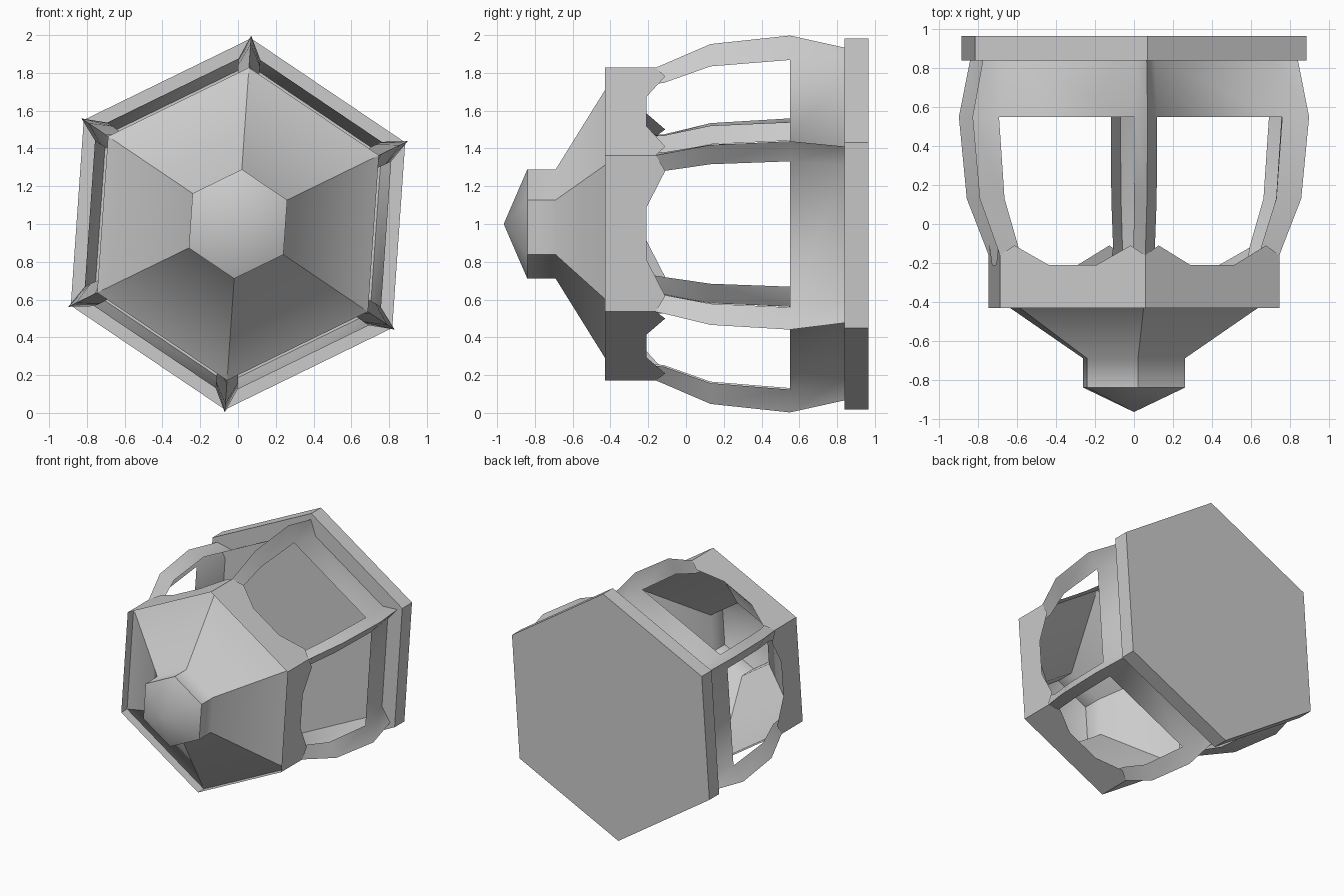
import bpy, bmesh
from math import cos, sin, radians, sqrt

if "Cube" in bpy.data.objects:
    bpy.data.objects.remove(bpy.data.objects["Cube"])

A0 = 86            # angle of the first hexagon corner about the y axis
C30 = sqrt(3) / 2  # apothem / radius of a hexagon


def corner(k, y, r):
    a = radians(A0 + 60 * k)
    return (r * cos(a), y, 1 + r * sin(a))


def on_face(k, y, r, s, t=0.0):
    """Point on hexagon side k; s = -1..1 across the side, t = depth inward."""
    a = radians(A0 + 30 + 60 * k)
    n, w = r * C30 - t, s * r / 2
    return (n * cos(a) - w * sin(a), y, 1 + n * sin(a) + w * cos(a))


def make(name, polys, smooth=None):
    bm = bmesh.new()
    for p in polys:
        bm.faces.new([bm.verts.new(c) for c in p])
    bmesh.ops.remove_doubles(bm, verts=bm.verts, dist=1e-4)
    bmesh.ops.recalc_face_normals(bm, faces=bm.faces)
    me = bpy.data.meshes.new(name)
    bm.to_mesh(me)
    bm.free()
    ob = bpy.data.objects.new(name, me)
    bpy.context.collection.objects.link(ob)
    if smooth:
        bpy.ops.object.select_all(action='DESELECT')
        ob.select_set(True)
        bpy.context.view_layer.objects.active = ob
        bpy.ops.object.shade_smooth_by_angle(angle=radians(smooth))
    return ob


def strip(a, b):
    """Quads between two matching open rows of points."""
    return [[a[i], a[i + 1], b[i + 1], b[i]] for i in range(len(a) - 1)]


def hexagon(y, r):
    return [corner(k % 6, y, r) for k in range(7)]


# Flat back plate
front, back = hexagon(0.84, 0.985), hexagon(0.965, 0.985)
make("base_plate", strip(front, back) + [front[:6], back[:6]])

# Thin cage: ridged corner bars folded inward, joined by sunken panels at the back
# rings: y, radius, fold depth
rings = [(-0.21, 0.81, 0.02), (-0.12, 0.847, 0.055), (0.13, 0.955, 0.07),
         (0.55, 1.0, 0.08), (0.845, 0.935, 0.08)]
S = 0.775
cage = []
for k in range(6):
    rows = [[on_face(k - 1, y, r, S, d), corner(k, y, r), on_face(k, y, r, -S, d)]
            for y, r, d in rings]
    for a, b in zip(rows, rows[1:]):
        cage += strip(a, b)
    (y0, r0, d0), (y1, r1, d1) = rings[-2:]
    cage.append([on_face(k, y0, r0, -S, d0), on_face(k, y0, r0, S, d0),
                 on_face(k, y1, r1, S, d1), on_face(k, y1, r1, -S, d1)])
make("cage", cage, smooth=45)

# Thin collar with a scalloped rear edge
edge = [(-0.43, -1), (-0.43, 1), (-0.16, 1), (-0.11, 0.8), (-0.21, 0.33),
        (-0.21, -0.33), (-0.11, -0.8), (-0.16, -1)]
make("collar", [[on_face(k, y, 0.83, s) for y, s in edge] for k in range(6)])

# Front cone running into a short neck, recessed in the collar
profile = [hexagon(-0.355, 0.83), hexagon(-0.69, 0.29), hexagon(-0.84, 0.29)]
cone = strip(profile[0], profile[1]) + strip(profile[1], profile[2])
ob = make("front_cone", cone, smooth=59)
# keep the six ridges of the cone crisp
for e in ob.data.edges:
    a, b = (ob.data.vertices[i].co for i in e.vertices)
    if abs(a.y - b.y) > 0.01:
        e.use_edge_sharp = True

# Pointed tip
tip = (0, -0.965, 1)
make("pointed_tip", [[corner(k, -0.84, 0.29), corner(k + 1, -0.84, 0.29), tip]
                     for k in range(6)], smooth=40)
